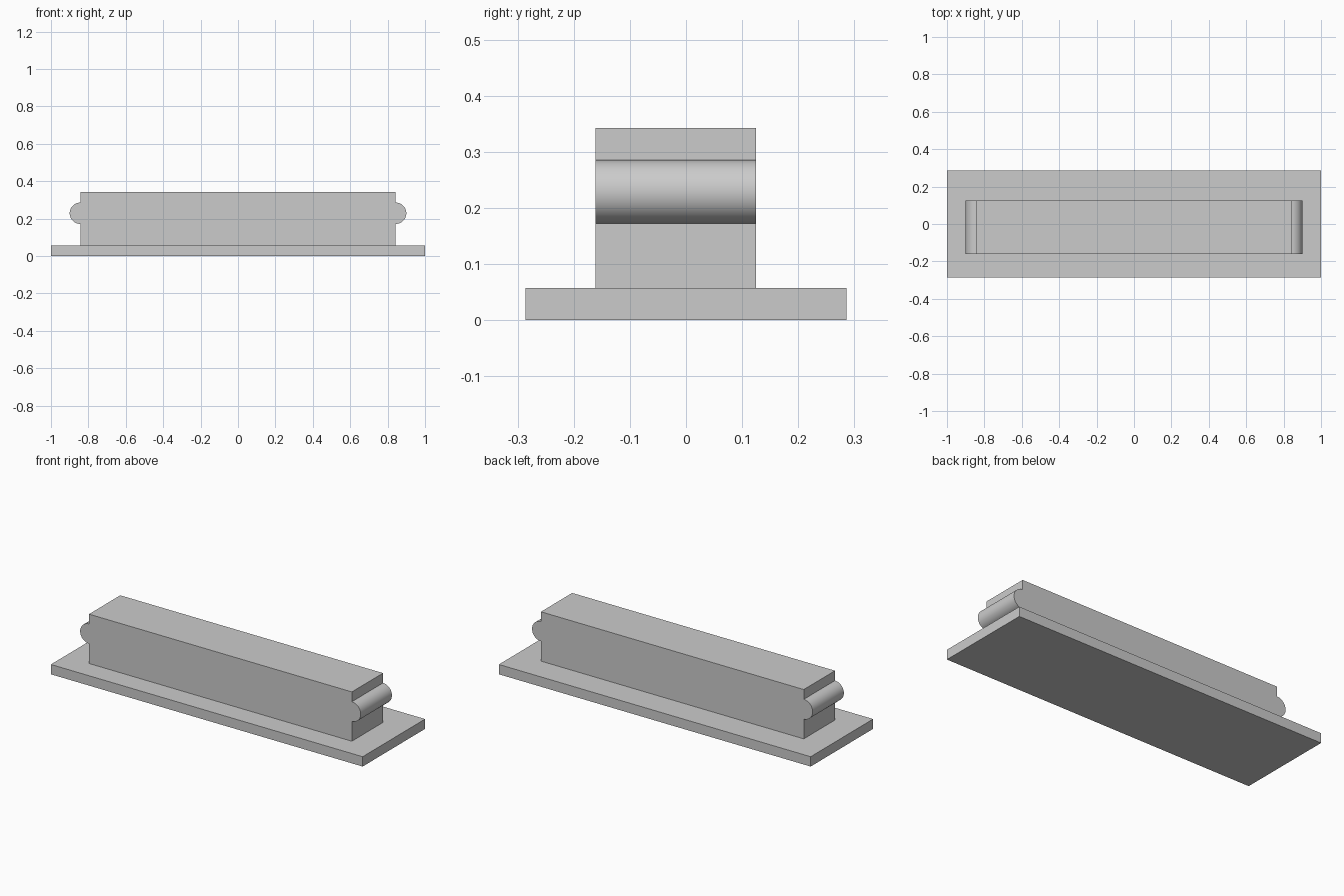
import bpy
import bmesh
import math

cube = bpy.data.objects.get("Cube")
if cube:
    bpy.data.objects.remove(cube, do_unlink=True)

# Single plain grey finish
grey = bpy.data.materials.new("light_grey")
grey.use_nodes = True
colour = (0.6, 0.6, 0.6, 1)
grey.diffuse_color = colour
grey.node_tree.nodes["Principled BSDF"].inputs["Base Color"].default_value = colour


def extrude_profile(name, profile, y_front, y_back):
    """Extrude a closed x-z outline along y."""
    bm = bmesh.new()
    face = bm.faces.new([bm.verts.new((x, y_front, z)) for x, z in profile])
    result = bmesh.ops.extrude_face_region(bm, geom=[face])
    moved = [v for v in result["geom"] if isinstance(v, bmesh.types.BMVert)]
    bmesh.ops.translate(bm, verts=moved, vec=(0, y_back - y_front, 0))
    bmesh.ops.recalc_face_normals(bm, faces=bm.faces)
    mesh = bpy.data.meshes.new(name)
    bm.to_mesh(mesh)
    bm.free()
    mesh.materials.append(grey)
    obj = bpy.data.objects.new(name, mesh)
    bpy.context.collection.objects.link(obj)
    bpy.ops.object.select_all(action="DESELECT")
    obj.select_set(True)
    bpy.context.view_layer.objects.active = obj
    bpy.ops.object.shade_smooth_by_angle(angle=math.radians(30))
    return obj


# Flat base plate
BASE_TOP = 0.057
extrude_profile("base_plate", [(-1, 0), (1, 0), (1, BASE_TOP), (-1, BASE_TOP)],
                -0.286, 0.286)

# Long block with a half-round bead on each end, slightly forward on the plate
HALF, TOP, BEAD_Z, BEAD_R, STEPS = 0.843, 0.343, 0.229, 0.057, 24
right_side = [(HALF, BASE_TOP)]
for i in range(STEPS + 1):
    a = math.pi * (i / STEPS - 0.5)
    right_side.append((HALF + BEAD_R * math.cos(a), BEAD_Z + BEAD_R * math.sin(a)))
right_side.append((HALF, TOP))
left_side = [(-x, z) for x, z in reversed(right_side)]
extrude_profile("beaded_block", right_side + left_side, -0.161, 0.125)
